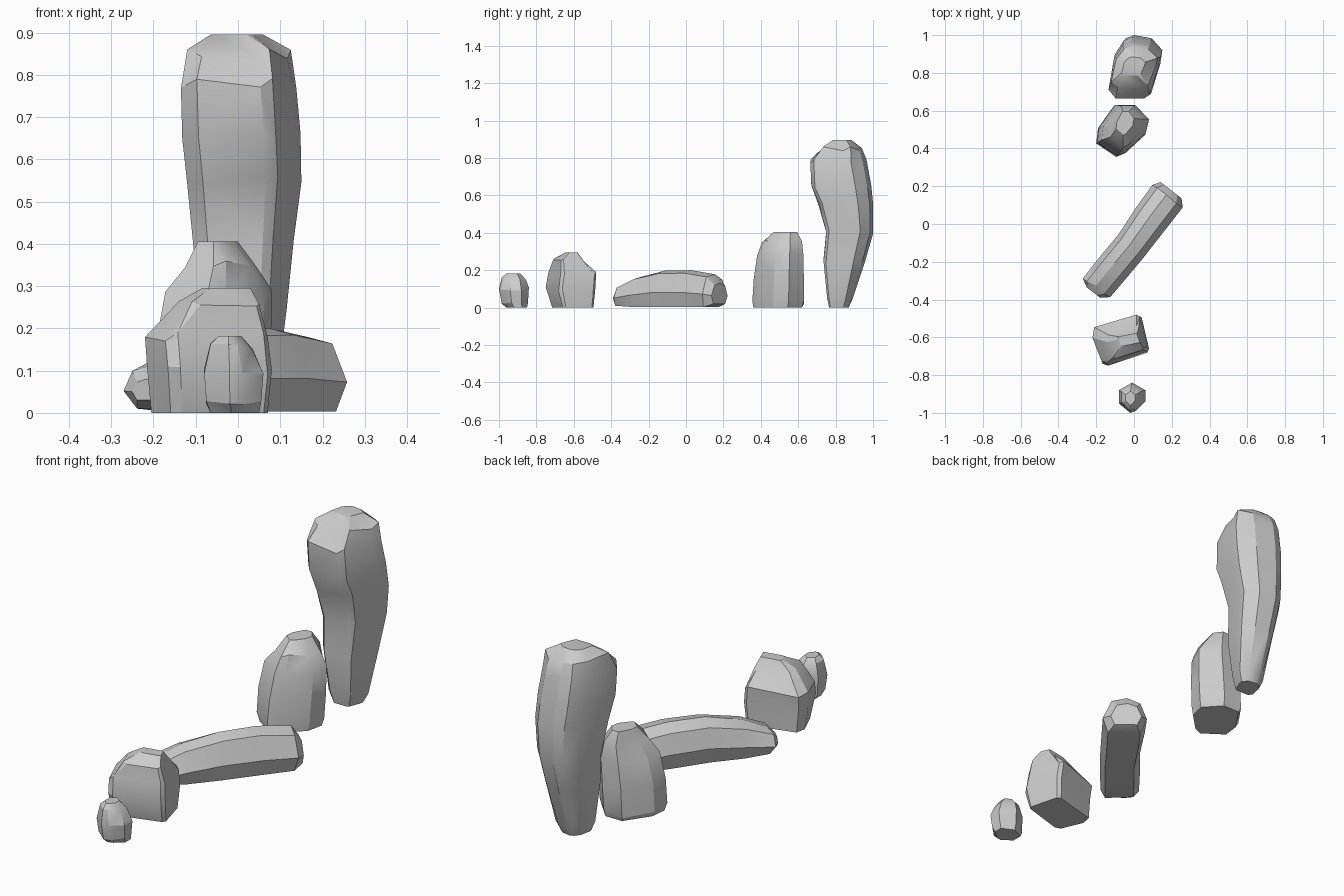
import bpy, bmesh, math, random
from mathutils import Matrix, Vector

random.seed(4)


def stone(name, outline, levels, frame=Matrix.Identity(4), chip=0.004, angle=28):
    """Loft an outline, fitted to the box (h, a0, a1, b0, b1) of every level."""
    amin, amax = min(p[0] for p in outline), max(p[0] for p in outline)
    bmin, bmax = min(p[1] for p in outline), max(p[1] for p in outline)
    bm = bmesh.new()
    rings = []
    for i, (h, a0, a1, b0, b1) in enumerate(levels):
        inner = 0 < i < len(levels) - 1
        ring = []
        for a, b in outline:
            p = Vector((a0 + (a - amin) / (amax - amin) * (a1 - a0),
                        b0 + (b - bmin) / (bmax - bmin) * (b1 - b0), h))
            if inner:
                p.z += random.uniform(-3, 3) * chip
            ring.append(bm.verts.new(frame @ p))
        rings.append(ring)
    n = len(outline)
    for lo, hi in zip(rings, rings[1:]):
        for i in range(n):
            bm.faces.new((lo[i], lo[(i + 1) % n], hi[(i + 1) % n], hi[i]))
    bm.faces.new(rings[0][::-1])
    bm.faces.new(rings[-1])
    bmesh.ops.recalc_face_normals(bm, faces=bm.faces)
    bmesh.ops.triangulate(bm, faces=[f for f in bm.faces if len(f.verts) == 4])
    mesh = bpy.data.meshes.new(name)
    bm.to_mesh(mesh)
    bm.free()
    ob = bpy.data.objects.new(name, mesh)
    bpy.context.collection.objects.link(ob)
    bpy.ops.object.select_all(action='DESELECT')
    ob.select_set(True)
    bpy.context.view_layer.objects.active = ob
    bpy.ops.object.shade_smooth_by_angle(angle=math.radians(angle))
    return ob


# Small pebble at the front
stone("pebble",
      [(-.01, -.84), (-.08, -.88), (-.08, -.95), (-.02, -1), (.01, -.99), (.06, -.94), (.06, -.88)],
      [(0, -.065, .05, -.96, -.85), (.03, -.075, .055, -.985, -.845), (.10, -.08, .06, -1, -.84),
       (.155, -.065, .035, -.985, -.855), (.182, -.045, .008, -.96, -.885)])

# Squat boulder
stone("boulder",
      [(-.21, -.55), (-.22, -.61), (-.17, -.74), (-.14, -.75), (.07, -.68), (.08, -.66),
       (.04, -.49), (.02, -.48)],
      [(0, -.205, .07, -.715, -.495), (.10, -.215, .08, -.75, -.485), (.18, -.22, .07, -.735, -.48),
       (.255, -.14, .05, -.71, -.545), (.295, -.085, .03, -.645, -.58)])

# Fallen slab, lofted along its diagonal length
c, s = .616, .788
lying = Matrix(((-s, 0, c, 0), (c, 0, s, -.08), (0, 1, 0, 0), (0, 0, 0, 1)))
stone("fallen_slab",
      [(.12, 0), (.85, 0), (1, .4), (.85, .85), (.55, 1), (.2, .92), (0, .4)],
      [(-.355, -.05, .04, .03, .08), (-.32, -.09, .085, .01, .115), (-.2, -.095, .085, .003, .165),
       (-.04, -.1, .08, .003, .198), (.14, -.1, .095, .003, .2), (.28, -.1, .1, .003, .178),
       (.325, -.065, .075, .02, .13)], lying)

# Medium upright stone
stone("upright_stone",
      [(-.1, .63), (-.19, .51), (-.2, .43), (-.09, .36), (-.04, .38), (.06, .47), (.08, .55), (0, .63)],
      [(0, -.185, .06, .36, .62), (.03, -.2, .07, .355, .63), (.16, -.195, .078, .362, .63),
       (.28, -.172, .08, .38, .628), (.355, -.125, .045, .405, .62), (.405, -.095, 0, .47, .595)])

# Tall standing stone with a narrow foot
stone("tall_standing_stone",
      [(-.01, 1), (-.06, .98), (-.11, .9), (-.14, .72), (-.1, .67), (.06, .67), (.09, .69),
       (.14, .85), (.15, .91), (.09, .98)],
      [(0, -.045, .07, .765, .87), (.05, -.065, .09, .755, .89), (.25, -.09, .115, .735, .955),
       (.40, -.105, .132, .75, 1), (.55, -.12, .15, .71, 1), (.65, -.132, .148, .67, .99),
       (.78, -.135, .138, .665, .965), (.85, -.12, .125, .72, .94), (.895, -.065, .06, .785, .885)])
